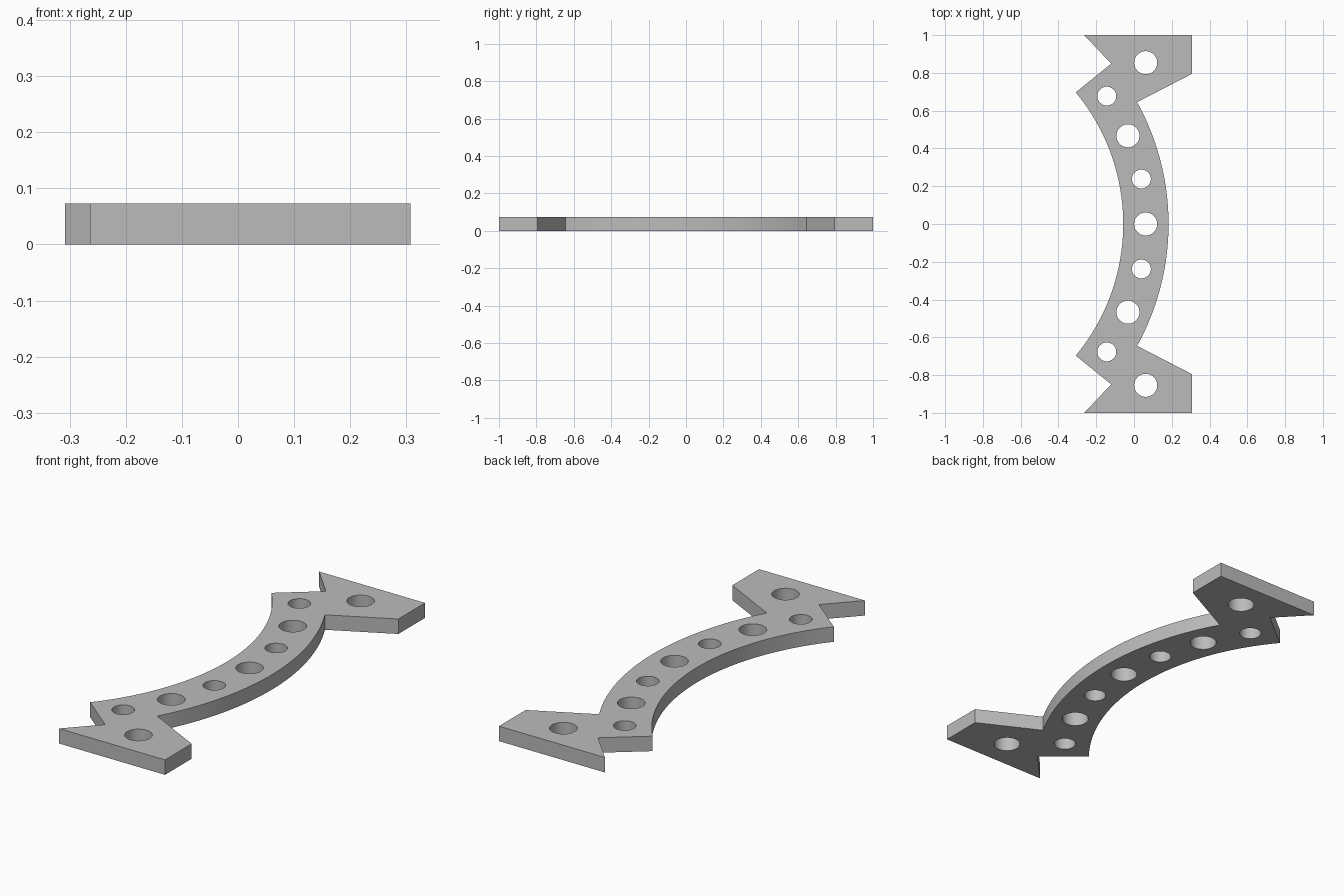
import bpy
import bmesh
from math import cos, sin, asin, tau

if "Cube" in bpy.data.objects:
    bpy.data.objects.remove(bpy.data.objects["Cube"], do_unlink=True)

THICKNESS = 0.073
CENTRE_X = -1.149            # shared centre of both bow arcs
INNER_R, OUTER_R = 1.092, 1.332
INNER_Y, OUTER_Y = 0.697, 0.645


def arc(radius, y_start, y_end, steps=40):
    """Points of a bow arc running between two y values."""
    a, b = asin(y_start / radius), asin(y_end / radius)
    angles = [a + (b - a) * i / steps for i in range(steps + 1)]
    return [(CENTRE_X + radius * cos(t), radius * sin(t)) for t in angles]


def circle(x, y, radius, steps=48):
    return [(x + radius * cos(tau * i / steps), y + radius * sin(tau * i / steps))
            for i in range(steps)]


def add_loop(curve, points):
    spline = curve.splines.new("POLY")
    spline.points.add(len(points) - 1)
    for p, (x, y) in zip(spline.points, points):
        p.co = (x, y, 0, 1)
    spline.use_cyclic_u = True


# Outline: notched end plates mirrored about y = 0, joined by two arcs
end_plate = [(-0.121, 0.849), (-0.264, 1.0), (0.307, 1.0), (0.307, 0.795)]
outline = (end_plate + arc(OUTER_R, OUTER_Y, -OUTER_Y)
           + [(x, -y) for x, y in reversed(end_plate)]
           + arc(INNER_R, -INNER_Y, INNER_Y))

# Alternating large and small holes along the bow, plus one in each end plate
BIG, SMALL = 0.061, 0.05
holes = [(0.062, 0.0, BIG)]
for x, y, r in [(0.039, 0.238, SMALL), (-0.032, 0.467, BIG),
                (-0.144, 0.677, SMALL), (0.062, 0.854, BIG)]:
    holes += [(x, y, r), (x, -y, r)]

# Filled, extruded profile
profile = bpy.data.curves.new("bracket_profile", "CURVE")
profile.dimensions = "2D"
profile.fill_mode = "BOTH"
profile.extrude = THICKNESS / 2
add_loop(profile, outline)
for hole in holes:
    add_loop(profile, circle(*hole))
helper = bpy.data.objects.new("profile_helper", profile)
bpy.context.collection.objects.link(helper)

# Turn the profile into one welded mesh standing on the ground
graph = bpy.context.evaluated_depsgraph_get()
mesh = bpy.data.meshes.new_from_object(helper.evaluated_get(graph))
bpy.data.objects.remove(helper, do_unlink=True)
bm = bmesh.new()
bm.from_mesh(mesh)
bmesh.ops.remove_doubles(bm, verts=bm.verts, dist=0.0001)
bmesh.ops.translate(bm, verts=bm.verts, vec=(0, 0, THICKNESS / 2))
bmesh.ops.recalc_face_normals(bm, faces=bm.faces)
bm.to_mesh(mesh)
bm.free()

bracket = bpy.data.objects.new("curved_bracket", mesh)
bpy.context.collection.objects.link(bracket)

# Single grey material
grey = bpy.data.materials.new("plain_grey")
grey.use_nodes = True
colour = (0.5, 0.5, 0.5, 1)
grey.diffuse_color = colour
grey.node_tree.nodes["Principled BSDF"].inputs["Base Color"].default_value = colour
mesh.materials.clear()
mesh.materials.append(grey)
for face in mesh.polygons:
    face.material_index = 0

# Smooth curved walls, crisp edges
bpy.ops.object.select_all(action="DESELECT")
bracket.select_set(True)
bpy.context.view_layer.objects.active = bracket
bpy.ops.object.shade_smooth_by_angle()
